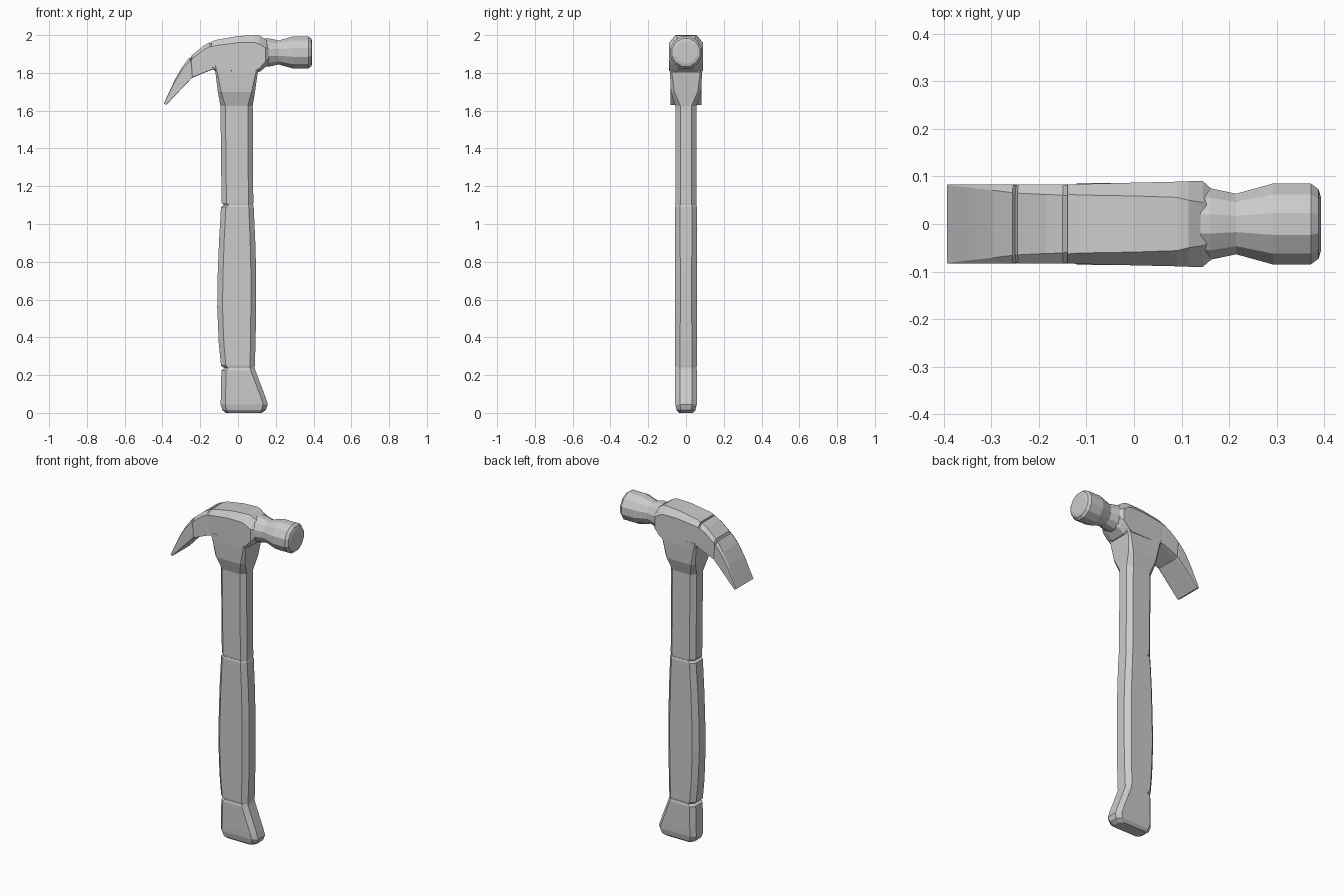
import bpy, bmesh, math


def mesh_from_loops(name, loops):
    """Skin a chain of matching closed loops and cap both ends."""
    bm = bmesh.new()
    rings = [[bm.verts.new(p) for p in loop] for loop in loops]
    for r, s in zip(rings, rings[1:]):
        n = len(r)
        for i in range(n):
            j = (i + 1) % n
            bm.faces.new((r[i], r[j], s[j], s[i]))
    bm.faces.new(rings[0])
    bm.faces.new(rings[-1])
    bmesh.ops.remove_doubles(bm, verts=bm.verts[:], dist=1e-4)
    bmesh.ops.recalc_face_normals(bm, faces=bm.faces[:])
    me = bpy.data.meshes.new(name)
    bm.to_mesh(me)
    bm.free()
    ob = bpy.data.objects.new(name, me)
    bpy.context.collection.objects.link(ob)
    return ob


def octagon(ax, az, bx, bz, w, ca, cb, cy):
    """Chamfered box section between xz points a and b, half-width w in y.
    ca / cb: chamfer length at each end, cy: chamfer depth in y."""
    length = math.hypot(bx - ax, bz - az)
    dx, dz = (bx - ax) / length, (bz - az) / length
    outline = [(0, w - cy), (ca, w), (length - cb, w), (length, w - cy)]
    outline += [(t, -y) for t, y in reversed(outline)]
    return [(ax + dx * t, y, az + dz * t) for t, y in outline]


def upright(name, rows):
    """rows: z, x min, x max, half-width, chamfer."""
    return mesh_from_loops(name, [octagon(x0, z, x1, z, w, c, c, c)
                                  for z, x0, x1, w, c in rows])


# Handle butt, flared toward the front
upright("handle_butt", [
    (0.0, -0.065, 0.125, 0.036, 0.02),
    (0.015, -0.083, 0.148, 0.05, 0.024),
    (0.045, -0.092, 0.158, 0.057, 0.025),
    (0.08, -0.091, 0.147, 0.058, 0.025),
    (0.225, -0.088, 0.092, 0.058, 0.025),
    (0.24, -0.07, 0.088, 0.054, 0.022),
])

# Swelling grip
upright("handle_grip", [
    (0.235, -0.07, 0.087, 0.054, 0.022),
    (0.25, -0.09, 0.089, 0.058, 0.026),
    (0.37, -0.102, 0.093, 0.058, 0.027),
    (0.56, -0.11, 0.096, 0.058, 0.028),
    (0.75, -0.107, 0.096, 0.058, 0.028),
    (0.92, -0.1, 0.091, 0.058, 0.027),
    (1.09, -0.09, 0.083, 0.058, 0.026),
    (1.10, -0.074, 0.08, 0.055, 0.024),
])

# Straight upper shaft
upright("handle_shaft", [
    (1.098, -0.074, 0.08, 0.054, 0.024),
    (1.112, -0.087, 0.081, 0.056, 0.026),
    (1.63, -0.093, 0.078, 0.056, 0.026),
])

# Tapered collar that joins shaft and head
upright("head_collar", [
    (1.625, -0.093, 0.078, 0.056, 0.026),
    (1.70, -0.107, 0.09, 0.08, 0.018),
    (1.80, -0.119, 0.104, 0.085, 0.01),
    (1.84, -0.13, 0.13, 0.086, 0.01),
])

# Head block: x, z bottom, z top, half-width, bottom and top chamfer, y chamfer
block = [
    (-0.14, 1.825, 1.965, 0.083, 0.01, 0.025, 0.02),
    (-0.115, 1.805, 1.975, 0.084, 0.01, 0.03, 0.023),
    (0.0, 1.80, 1.995, 0.087, 0.01, 0.035, 0.028),
    (0.09, 1.80, 2.0, 0.089, 0.01, 0.04, 0.033),
    (0.115, 1.806, 1.997, 0.09, 0.02, 0.045, 0.04),
    (0.145, 1.83, 1.978, 0.09, 0.03, 0.045, 0.045),
    (0.162, 1.845, 1.965, 0.075, 0.03, 0.035, 0.04),
]
mesh_from_loops("head_block", [octagon(x, z0, x, z1, w, ca, cb, cy)
                               for x, z0, z1, w, ca, cb, cy in block])

# Claw: inner xz, outer xz, half-width, outer chamfer, in two segments
claw_root = [
    (-0.12, 1.822, -0.135, 1.955, 0.08, 0.022),
    (-0.143, 1.815, -0.15, 1.962, 0.083, 0.022),
    (-0.18, 1.80, -0.185, 1.942, 0.083, 0.021),
    (-0.235, 1.777, -0.245, 1.893, 0.083, 0.018),
    (-0.242, 1.774, -0.25, 1.875, 0.08, 0.018),
]
claw_blade = [
    (-0.240, 1.774, -0.248, 1.873, 0.08, 0.018),
    (-0.246, 1.771, -0.256, 1.883, 0.083, 0.017),
    (-0.285, 1.73, -0.297, 1.83, 0.083, 0.012),
    (-0.325, 1.688, -0.335, 1.762, 0.083, 0.008),
    (-0.379, 1.631, -0.393, 1.637, 0.083, 0.001),
]
for name, rows in (("claw_root", claw_root), ("claw_blade", claw_blade)):
    mesh_from_loops(name, [octagon(ax, az, bx, bz, w, 0.002, c, c)
                           for ax, az, bx, bz, w, c in rows])

# Neck and striking face, turned around the x axis
SIDES = 12
turned = [(0.14, 0.078), (0.16, 0.078), (0.215, 0.066), (0.292, 0.088),
          (0.372, 0.088), (0.388, 0.076), (0.393, 0.06)]
mesh_from_loops("striking_face", [
    [(x, r * math.cos(math.tau * (i + 0.5) / SIDES),
      1.908 + r * math.sin(math.tau * (i + 0.5) / SIDES)) for i in range(SIDES)]
    for x, r in turned])
